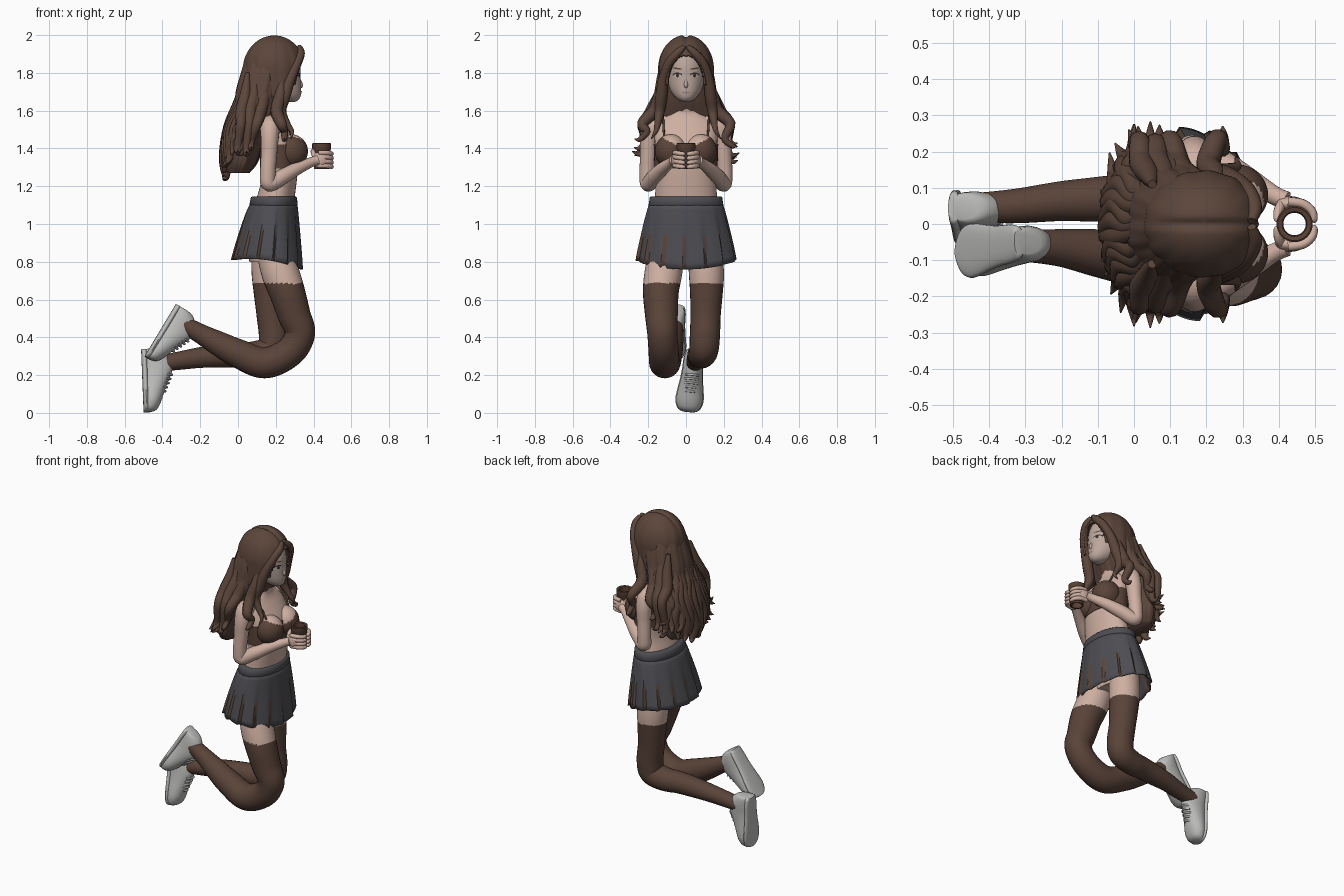
import bpy, bmesh, math, random
from mathutils import Vector
from mathutils.bvhtree import BVHTree

if "Cube" in bpy.data.objects:
    bpy.data.objects.remove(bpy.data.objects["Cube"])
random.seed(4)
pi, sin, cos = math.pi, math.sin, math.cos

def mat(name, r, g, b):
    m = bpy.data.materials.new(name)
    m.diffuse_color = (r, g, b, 1)
    m.use_nodes = True
    m.node_tree.nodes["Principled BSDF"].inputs["Base Color"].default_value = m.diffuse_color
    return m

SKIN, FACE = mat("skin", .62, .43, .36), mat("face skin", .5, .38, .33)
HAIR, KNIT = mat("hair brown", .105, .06, .043), mat("knit brown", .1, .056, .04)
SKIRT, SHOE = mat("skirt grey", .075, .075, .085), mat("shoe grey", .5, .5, .49)
CUP, DARK = mat("cup brown", .1, .052, .035), mat("dark lash", .04, .025, .02)
WHITE, LIP = mat("eye white", .5, .45, .43), mat("lip", .38, .24, .21)

def build(name, verts, faces, mats, rule=None, angle=60):
    """Mesh object; rule(face centre) picks the material index."""
    me = bpy.data.meshes.new(name)
    me.from_pydata([tuple(v) for v in verts], [], faces)
    bm = bmesh.new()
    bm.from_mesh(me)
    bmesh.ops.recalc_face_normals(bm, faces=bm.faces)
    bm.to_mesh(me)
    bm.free()
    o = bpy.data.objects.new(name, me)
    bpy.context.collection.objects.link(o)
    for m in mats:
        me.materials.append(m)
    for p in me.polygons:
        p.material_index = rule(p.center) if rule else 0
    bpy.ops.object.select_all(action='DESELECT')
    o.select_set(True)
    bpy.context.view_layer.objects.active = o
    bpy.ops.object.shade_smooth_by_angle(angle=math.radians(angle))
    return o

def loft(name, rings, mats, caps=True, rule=None, angle=60):
    n, m = len(rings[0]), len(rings)
    faces = [(i * n + j, i * n + (j + 1) % n, (i + 1) * n + (j + 1) % n, (i + 1) * n + j)
             for i in range(m - 1) for j in range(n)]
    if caps:
        faces += [tuple(range(n)), tuple(range((m - 1) * n, m * n))]
    return build(name, [v for r in rings for v in r], faces, mats, rule, angle)

def spline(rows, sub):
    """Catmull-Rom through rows of equal-length tuples."""
    out, n = [], len(rows)
    for i in range(n - 1):
        quad = rows[max(i - 1, 0)], rows[i], rows[i + 1], rows[min(i + 2, n - 1)]
        for t in (k / sub for k in range(sub)):
            out.append([.5 * (2 * q + (r - p) * t + (2 * p - 5 * q + 4 * r - s) * t * t
                              + (3 * q - p - 3 * r + s) * t ** 3) for p, q, r, s in zip(*quad)])
    return out + [list(rows[-1])]

def tube(name, rows, mats, sides=16, sub=6, rule=None):
    """Sweep a round section along rows of (x, y, z, radius)."""
    rows = spline(rows, sub)
    pts = [Vector(r[:3]) for r in rows]
    rings, prev, u = [], None, None
    for i, p in enumerate(pts):
        t = (pts[min(i + 1, len(pts) - 1)] - pts[max(i - 1, 0)]).normalized()
        u = prev.rotation_difference(t) @ u if u else t.cross(Vector((.3, 1, .2))).normalized()
        v, r, prev = t.cross(u), max(rows[i][3], .001), t
        rings.append([p + r * (u * cos(2 * pi * j / sides) + v * sin(2 * pi * j / sides)) for j in range(sides)])
    return loft(name, rings, mats, rule=rule)

def ball(name, c, r, mats, shape=None, keep=None, rule=None, seg=48, rng=32):
    """UV sphere, optionally reshaped and with faces removed."""
    bm = bmesh.new()
    bmesh.ops.create_uvsphere(bm, u_segments=seg, v_segments=rng, radius=1)
    for v in bm.verts:
        q = Vector((v.co.x * r[0], v.co.y * r[1], v.co.z * r[2]))
        v.co = Vector(c) + (shape(v.co.copy(), q) if shape else q)
    if keep:
        bmesh.ops.delete(bm, geom=[f for f in bm.faces if not keep(f.calc_center_median())], context='FACES')
    bm.verts.index_update()
    vs, fs = [v.co.copy() for v in bm.verts], [tuple(v.index for v in f.verts) for f in bm.faces]
    bm.free()
    return build(name, vs, fs, mats, rule)

def ellipses(rows, n=40, f=1.0, wave=lambda a, z: 1):
    """Rows (z, x centre, x radius, y radius) to rings."""
    return [[Vector((x + rx * f * wave(a, z) * cos(a), ry * f * wave(a, z) * sin(a), z))
             for a in (2 * pi * j / n for j in range(n))] for z, x, rx, ry in rows]

# Torso with hips and neck, cropped top with cups and straps
body = spline([(.8, .16, .1, .17), (.92, .165, .115, .185), (1.04, .185, .105, .175), (1.14, .2, .1, .165),
               (1.22, .215, .095, .16), (1.32, .22, .1, .162), (1.42, .215, .1, .165), (1.5, .19, .08, .165),
               (1.55, .175, .062, .14), (1.59, .175, .05, .075), (1.64, .19, .046, .05), (1.74, .21, .046, .05)], 4)
loft("torso", ellipses(body), [SKIN])
loft("top_band", ellipses([r for r in body if 1.29 < r[0] < 1.425], f=1.035), [KNIT])
for s in (-1, 1):
    ball("top_cup", (.28, s * .08, 1.385), (.09, .085, .09), [KNIT, SKIN],
         rule=lambda c: int(c.z > 1.395 + .5 * abs(c.y)))
    tube("strap", [(.29, s * .115, 1.455, .006), (.25, s * .12, 1.53, .006), (.18, s * .12, 1.573, .006),
                   (.11, s * .11, 1.5, .006), (.11, s * .1, 1.4, .006)], [KNIT], 8)

# Pleated skirt with dark folds, and waistband
def skirt_point(t, j):
    a, b = 2 * pi * j / 84, t ** .8
    f = 1 + (.06 * (j % 6) / 5 - .03) * min(1, t * 1.3)
    hem = .785 - .025 * cos(a) + .025 * sin(a) ** 2
    return Vector((.19 - .037 * b + (.124 + .062 * b) * f * cos(a), (.193 + .07 * b) * f * sin(a), 1.11 + (hem - 1.11) * t))

skirt = loft("skirt", [[skirt_point(i / 10, j) for j in range(84)] for i in range(11)], [SKIRT, KNIT], False, None, 35)
for p in skirt.data.polygons:
    p.material_index = int(p.index % 84 % 6 == 5 and p.index // 84 > 4)
skirt.modifiers.new("thickness", 'SOLIDIFY').thickness = .006
loft("waistband", ellipses([(1.095, .188, .124, .194), (1.1, .188, .128, .198), (1.14, .19, .122, .192),
                            (1.145, .19, .116, .186)], 48), [SKIRT])

# Legs with stockings
stocking = lambda c: int(c.z > .685)
tube("near_leg", [(.19, -.1, .86, .095), (.225, -.12, .74, .1), (.26, -.133, .64, .095), (.297, -.13, .52, .087),
                  (.328, -.125, .42, .08), (.272, -.118, .322, .08), (.14, -.112, .265, .082),
                  (0, -.095, .315, .076), (-.1, -.08, .365, .066), (-.2, -.066, .42, .052),
                  (-.29, -.06, .47, .045)], [KNIT, SKIN], 24, 12, stocking)
tube("far_leg", [(.16, .1, .86, .09), (.165, .108, .74, .093), (.17, .108, .64, .087), (.178, .104, .52, .08),
                 (.19, .1, .41, .08), (.175, .095, .335, .077), (.09, .085, .308, .072), (0, .075, .308, .067),
                 (-.1, .068, .302, .062), (-.2, .063, .293, .055), (-.32, .05, .275, .048),
                 (-.42, .045, .26, .042)], [KNIT, SKIN], 24, 12, stocking)

# Sneakers lofted from heel to toe: (position, half width, height)
PROFILE = spline([(0, .033, .085), (.03, .043, .115), (.15, .05, .153), (.32, .052, .163), (.5, .058, .14),
                  (.68, .067, .115), (.82, .07, .098), (.93, .06, .08), (.98, .044, .062), (1, .024, .04)], 3)
power = lambda q: math.copysign(abs(q) ** .8, q)

def shoe(name, heel, toe, n):
    heel, toe = Vector(heel), Vector(toe)
    L, u = (toe - heel).length, (toe - heel).normalized()
    side = Vector(n).cross(u).normalized()
    n = u.cross(side)
    for part, wf, top in (("_upper", 1, 1), ("_sole", 1.07, .034)):
        rings = []
        for s, w, h in PROFILE:
            h = h if top == 1 else top
            rings.append([heel + u * s * L + side * w * wf * power(cos(a)) * (1 - .25 * max(0, sin(a)) * min(1, h / .12))
                          - n * h / 2 * (1 + power(sin(a))) for a in (2 * pi * j / 24 for j in range(24))])
        loft(name + part, rings, [SHOE], angle=45)
    for s in (.42, .485, .55, .615, .68):
        p = heel + u * s * L - n * (.157 - .15 * (s - .42))
        tube(name + "_lace", [(*(p + side * e + n * d), .006) for e, d in ((-.034, .02), (0, -.002), (.034, .02))],
             [SHOE], 8, 4)

shoe("near_shoe", (-.33, -.05, .575), (-.495, -.08, .3), (-.83, 0, .56))
shoe("far_shoe", (-.513, .045, .335), (-.5, .012, .004), (-1, 0, 0))

# Arms, hands and fingers
for s in (-1, 1):
    tube("arm", [(.175, s * .1, 1.535, .04), (.17, s * .165, 1.52, .052), (.168, s * .193, 1.46, .048),
                 (.164, s * .2, 1.37, .043), (.158, s * .205, 1.27, .041), (.165, s * .2, 1.212, .041),
                 (.235, s * .167, 1.25, .041), (.31, s * .125, 1.292, .034), (.385, s * .08, 1.326, .026),
                 (.42, s * .064, 1.338, .026)], [SKIN], 20)
    ball("palm", (.43, s * .056, 1.338), (.042, .021, .042), [SKIN], seg=20, rng=12)
    for k in range(4):
        z = 1.308 + .023 * k
        tube("finger", [(.425, s * .062, z, .013), (.465, s * .056, z, .013), (.49, s * .036, z - .003, .0125),
                        (.496, s * .013, z - .006, .011), (.495, s * .004, z - .007, .004)], [SKIN], 10, 5)
    tube("thumb", [(.41, s * .06, 1.35, .014), (.399, s * .04, 1.375, .013), (.395, s * .015, 1.388, .01),
                   (.396, s * .007, 1.39, .004)], [SKIN], 10)

# Open cup held in the hands
cup = [(1.29, .036), (1.29, .04), (1.39, .046), (1.4, .05), (1.425, .05), (1.428, .046), (1.425, .034), (1.29, .031),
       (1.29, .036)]
loft("cup", ellipses([(z, .443, r, r) for z, r in cup], 32), [CUP], caps=False, angle=35)

# Head with chin pushed forward, nose, and face plates laid on the surface
head = ball("head", (.197, 0, 1.81), (.134, .106, .165), [FACE],
            lambda u, q: q + Vector((.085 * min(0, u.z) ** 2, 0, 0)))
tube("nose", [(.316, 0, 1.79, .006), (.328, 0, 1.755, .008), (.334, 0, 1.734, .011), (.326, 0, 1.72, .006)], [FACE], 12)
tree = BVHTree.FromPolygons([v.co for v in head.data.vertices], [tuple(p.vertices) for p in head.data.polygons])

def plate(name, y, z, ry, rz, m, lift, tilt=0):
    vs = []
    for a, b in [(0, 0)] + [(f * cos(pi * j / 10), f * sin(pi * j / 10)) for f in (.5, 1) for j in range(20)]:
        yy, zz = y + ry * a, z + rz * b + tilt * ry * a
        vs.append((tree.ray_cast(Vector((1, yy, zz)), Vector((-1, 0, 0)))[0].x + lift, yy, zz))
    ring = [(j, j % 20 + 1) for j in range(1, 21)]
    build(name, vs, [(0, i, k) for i, k in ring] + [(i, 20 + i, 20 + k, k) for i, k in ring], [m])

for s in (-1, 1):
    plate("lash", s * .046, 1.789, .025, .0125, DARK, .002)
    plate("eye_white", s * .046, 1.785, .022, .0095, WHITE, .004)
    plate("iris", s * .045, 1.786, .009, .0095, DARK, .006)
    plate("eyebrow", s * .046, 1.823, .025, .004, HAIR, .003, s * .12)
plate("lips", 0, 1.696, .022, .007, LIP, .003)

# Hair cap with a centre parting and an opening for the face
def strands(u, q):
    f = 1 + .01 * sin(14 * math.atan2(u.y, u.x)) * (1 - u.z ** 2)
    if u.z < 0:
        f *= 1 / max(.45, math.sqrt(1 - u.z ** 2))
    dip = .012 * math.exp(-(q.y / .014) ** 2) * max(0, u.z)
    return Vector((q.x * f - .05 * min(0, u.z) ** 2, q.y * f, q.z - dip))

def hairline(c):
    hole = (c.y / .1) ** 2 + ((c.z - 1.735) / .16) ** 2 < 1
    return c.z > 1.67 and not (c.x > .2 and (hole or c.z < 1.735 and abs(c.y) < .125))

cap = ball("hair_cap", (.192, 0, 1.82), (.165, .147, .181), [HAIR], strands, hairline, seg=128, rng=72)
cap.modifiers.new("thickness", 'SOLIDIFY').thickness = .012

# Long back hair with wavy locks and flicked tips
back = spline([(1.9, .15, .1, .11), (1.8, .145, .128, .146), (1.7, .125, .137, .163), (1.6, .1, .122, .185),
               (1.5, .06, .112, .2), (1.4, .03, .1, .2), (1.32, .015, .085, .185), (1.27, .0, .06, .15)], 5)
loft("back_hair", ellipses(back, 96, 1, lambda a, z: 1 + .025 * sin(9 * a + 5 * z) + .012 * sin(23 * a - 9 * z)), [HAIR])

def on_back(a, z, f):
    r = min(back, key=lambda q: abs(q[0] - z))
    return r[1] + r[2] * f * cos(a), r[3] * f * sin(a), z

for i in range(19):
    a, w = pi * (.5 + i / 18), random.uniform(-.14, .14)
    tip = 1.21 + .13 * sin(a) ** 2 + random.uniform(0, .08)
    rows = [(1.72, .84, .012, 0), (1.62, .9, .03, w), (1.51, .95, .034, -w), (tip + .12, .97, .033, w),
            (tip + .03, 1.08, .02, 0), (tip + random.uniform(-.01, .03), 1.4, .002, -w)]
    tube("back_lock", [(*on_back(a + d, z, f), r) for z, f, r, d in rows], [HAIR], 10, 5)

# Locks framing the face and falling over the shoulders
for s in (-1, 1):
    tube("fringe", [(.325, s * .008, 1.94, .012), (.332, s * .045, 1.905, .022), (.312, s * .09, 1.85, .025),
                    (.278, s * .118, 1.77, .028), (.248, s * .13, 1.68, .032), (.228, s * .14, 1.6, .028),
                    (.26, s * .15, 1.53, .018), (.285, s * .16, 1.49, .012), (.28, s * .185, 1.45, .002)], [HAIR], 10)
    for k, x in enumerate((.215, .13, .075, .03)):
        e, z = random.uniform(-.012, .012), 1.44 - .03 * k + random.uniform(-.03, .03)
        bend = .03 if k == 0 else -.03 - .03 * (k == 1)
        tube("shoulder_lock", [(x + .02, s * .11, 1.8, .012), (x + .01, s * .138, 1.69, .03),
                               (x - .01, s * (.175 + e), 1.6, .034), (x + bend / 2, s * (.225 - e), 1.53, .028),
                               (x + bend, s * (.215 + e), z + .04, .02), (x + bend, s * .245, z, .014),
                               (x + bend, s * (.28 + e), z + .01 + e, .002)], [HAIR], 10)
